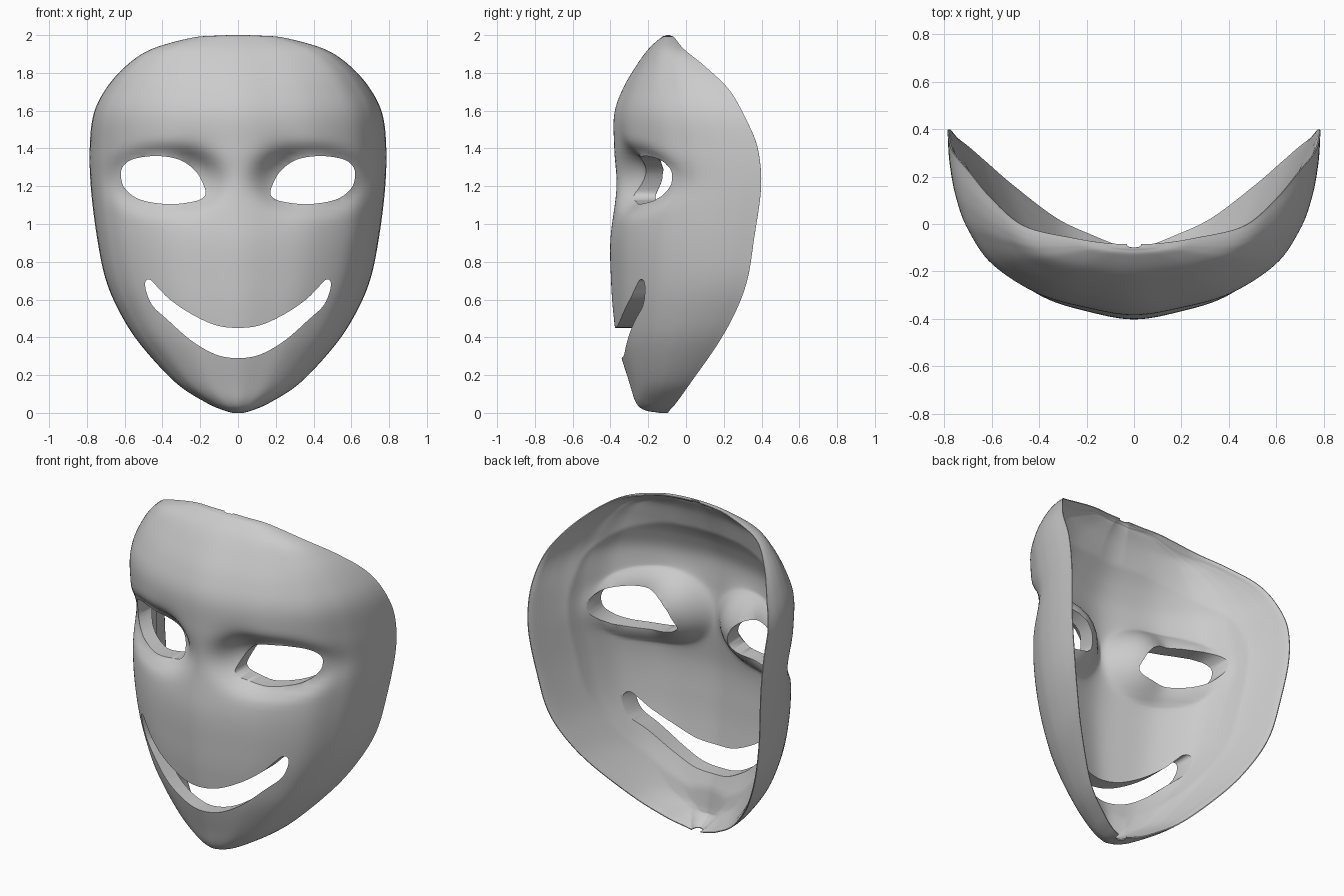
import bpy, bmesh, math
from mathutils import Vector, kdtree

cube = bpy.data.objects.get("Cube")
if cube:
    bpy.data.objects.remove(cube)


def spline(points, steps, closed=False):
    """Smooth curve through the points (Catmull-Rom)."""
    pts = [Vector(p) for p in points]
    n = len(pts)
    if closed:
        at = lambda i: pts[i % n]
    else:
        ends = {-1: 2 * pts[0] - pts[1], n: 2 * pts[-1] - pts[-2]}
        at = lambda i: ends.get(i) or pts[i]
    out = []
    for i in range(n if closed else n - 1):
        a, b, c, d = (at(i + k) for k in (-1, 0, 1, 2))
        for s in range(steps):
            t = s / steps
            out.append(0.5 * (2 * b + (c - a) * t + (2 * a - 5 * b + 4 * c - d) * t * t
                              + (3 * b - a - 3 * c + d) * t ** 3))
    return out if closed else out + [pts[-1]]


def link(name, bm):
    mesh = bpy.data.meshes.new(name)
    bm.to_mesh(mesh)
    bm.free()
    obj = bpy.data.objects.new(name, mesh)
    bpy.context.collection.objects.link(obj)
    return obj


# Material
grey = bpy.data.materials.new("plain_grey")
grey.use_nodes = True
colour = (0.6, 0.6, 0.6, 1)
grey.diffuse_color = colour
grey.node_tree.nodes["Principled BSDF"].inputs["Base Color"].default_value = colour

# Levels of the face: height, half width, rim depth, front depth
levels = [
    (2.0, .03, -.085, -.1), (1.997, .12, -.08, -.11), (1.985, .25, -.06, -.135),
    (1.925, .46, -.01, -.2), (1.835, .595, .10, -.265), (1.715, .70, .225, -.335),
    (1.58, .765, .305, -.38), (1.4, .785, .38, -.38), (1.18, .778, .395, -.37),
    (.92, .745, .36, -.4), (.705, .70, .325, -.397), (.53, .625, .26, -.385),
    (.36, .515, .165, -.36), (.16, .33, .025, -.3), (.055, .17, -.05, -.265),
    (.015, .08, -.085, -.22), (0, .03, -.095, -.14)]

# Half cross-section: share of width, share of depth
half = [(.25, .04), (.52, .125), (.77, .30), (.9, .5), (.96, .67), (.99, .84), (1, 1)]
section = spline([(-x, g) for x, g in reversed(half)] + [(0, 0)] + half, 8)


def socket(x, z):
    """Depth of the eye socket and of the turned-in lid."""
    x = abs(x)
    e = math.hypot((x - .395) / .225, (z - 1.235) / .125)
    lid = .05 * math.exp(-(max(0, e - 1) / .4) ** 2)
    hollow = .08 * math.exp(-((x - .24) / .11) ** 2 - ((z - 1.25) / .13) ** 2)
    return lid + hollow


# Mask front surface
bm = bmesh.new()
grid = []
for z, w, rim, front in spline(levels, 8):
    grid.append([bm.verts.new((w * u, front + (rim - front) * g + socket(w * u, z), z))
                 for u, g in section])
for upper, lower in zip(grid, grid[1:]):
    for i in range(len(section) - 1):
        bm.faces.new((upper[i], lower[i], lower[i + 1], upper[i + 1]))
bm.normal_update()
mask = link("mask", bm)
mask.data.materials.append(grey)

# Wall thickness, thinning towards the rim
width = len(section)
verts = mask.data.vertices
last = len(grid) - 1
edge = [v for v in verts if v.index % width in (0, width - 1) or v.index // width in (0, last)]
tree = kdtree.KDTree(len(edge))
for v in edge:
    tree.insert(v.co, v.index)
tree.balance()
group = mask.vertex_groups.new(name="thickness")
for v in verts:
    group.add([v.index], min(1, tree.find(v.co)[2] / .25) ** .8, 'REPLACE')
shell = mask.modifiers.new("shell", 'SOLIDIFY')
shell.thickness = .085
shell.offset = -1
shell.vertex_group = group.name
shell.thickness_vertex_group = .06

# Eye and mouth openings
eye = [(.62, 1.26), (.6, 1.19), (.52, 1.13), (.37, 1.105), (.23, 1.12), (.175, 1.15),
       (.18, 1.2), (.225, 1.28), (.31, 1.34), (.43, 1.36), (.55, 1.345), (.605, 1.31)]
mouth_top = [(.12, .465), (.25, .525), (.36, .6), (.425, .665), (.465, .705)]
mouth_low = [(.49, .695), (.485, .64), (.45, .565), (.375, .495), (.25, .385), (.12, .31)]
mouth_half = mouth_top + mouth_low
mouth = ([(0, .45)] + mouth_half + [(0, .29)]
         + [(-x, z) for x, z in reversed(mouth_half)])
openings = {"left_eye_cutter": eye,
            "right_eye_cutter": [(-x, z) for x, z in reversed(eye)],
            "mouth_cutter": mouth}

bpy.ops.object.select_all(action='DESELECT')
bpy.context.view_layer.objects.active = mask
mask.select_set(True)
bpy.ops.object.modifier_apply(modifier=shell.name)
for name, outline in openings.items():
    bm = bmesh.new()
    face = bm.faces.new([bm.verts.new((x, -.7, z)) for x, z in spline(outline, 6, True)])
    moved = bmesh.ops.extrude_face_region(bm, geom=[face])["geom"]
    bmesh.ops.translate(bm, vec=(0, 1.2, 0),
                        verts=[g for g in moved if isinstance(g, bmesh.types.BMVert)])
    bmesh.ops.recalc_face_normals(bm, faces=bm.faces)
    cutter = link(name, bm)
    cutter.data.materials.append(grey)
    cutter.hide_render = True
    cut = mask.modifiers.new(name, 'BOOLEAN')
    cut.operation = 'DIFFERENCE'
    cut.solver = 'EXACT'
    cut.object = cutter
    bpy.ops.object.modifier_apply(modifier=cut.name)
    bpy.data.objects.remove(cutter)

bpy.ops.object.shade_smooth_by_angle(angle=math.radians(40))
